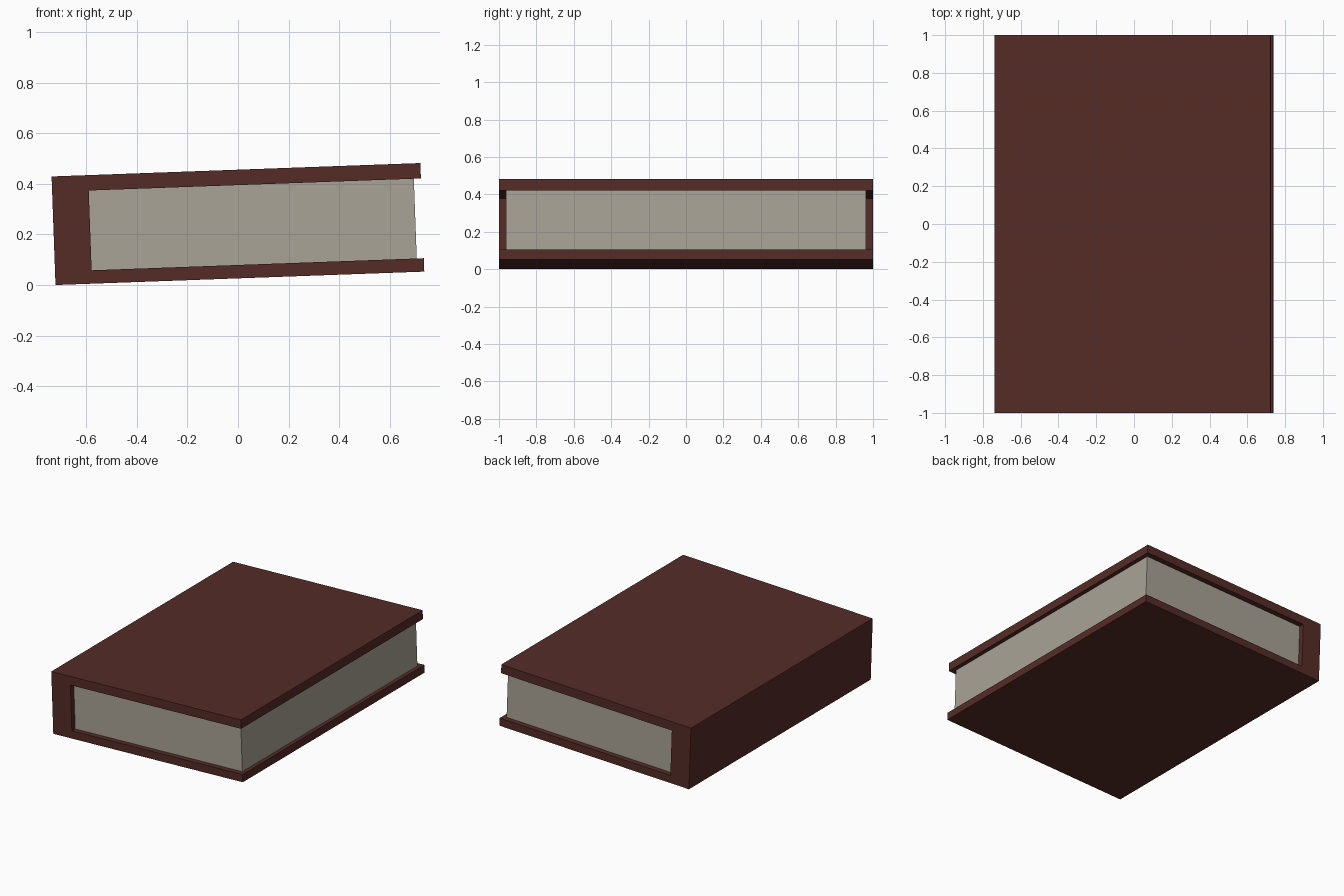
import bpy, bmesh
from mathutils import Matrix

if "Cube" in bpy.data.objects:
    bpy.data.objects.remove(bpy.data.objects["Cube"])

TILT = 0.0363  # the whole book leans slightly about the y axis
WORLD = Matrix.Translation((-0.7225, 0, 0)) @ Matrix.Rotation(-TILT, 4, 'Y')


def material(name, color):
    m = bpy.data.materials.new(name)
    m.diffuse_color = (*color, 1)
    m.use_nodes = True
    m.node_tree.nodes["Principled BSDF"].inputs["Base Color"].default_value = m.diffuse_color
    return m


def box(name, u, half_depth, h, mat):
    """Box in book space: u across the cover, h through the thickness."""
    bm = bmesh.new()
    bmesh.ops.create_cube(bm, size=1)
    size = Matrix.Diagonal((u[1] - u[0], 2 * half_depth, h[1] - h[0], 1))
    centre = Matrix.Translation(((u[0] + u[1]) / 2, 0, (h[0] + h[1]) / 2))
    bm.transform(WORLD @ centre @ size)
    me = bpy.data.meshes.new(name)
    bm.to_mesh(me)
    bm.free()
    me.materials.append(mat)
    ob = bpy.data.objects.new(name, me)
    bpy.context.collection.objects.link(ob)
    return ob


leather = material("leather", (0.09, 0.025, 0.02))
paper = material("paper", (0.40, 0.37, 0.31))

# Binding: thick spine and two boards
box("spine", (0, 0.145), 1.0, (0, 0.43), leather)
box("bottom_cover", (0.145, 1.461), 1.0, (0, 0.053), leather)
box("top_cover", (0.145, 1.461), 1.0, (0.369, 0.43), leather)

# Page block, inset from the board edges
box("pages", (0.145, 1.433), 0.963, (0.053, 0.369), paper)
